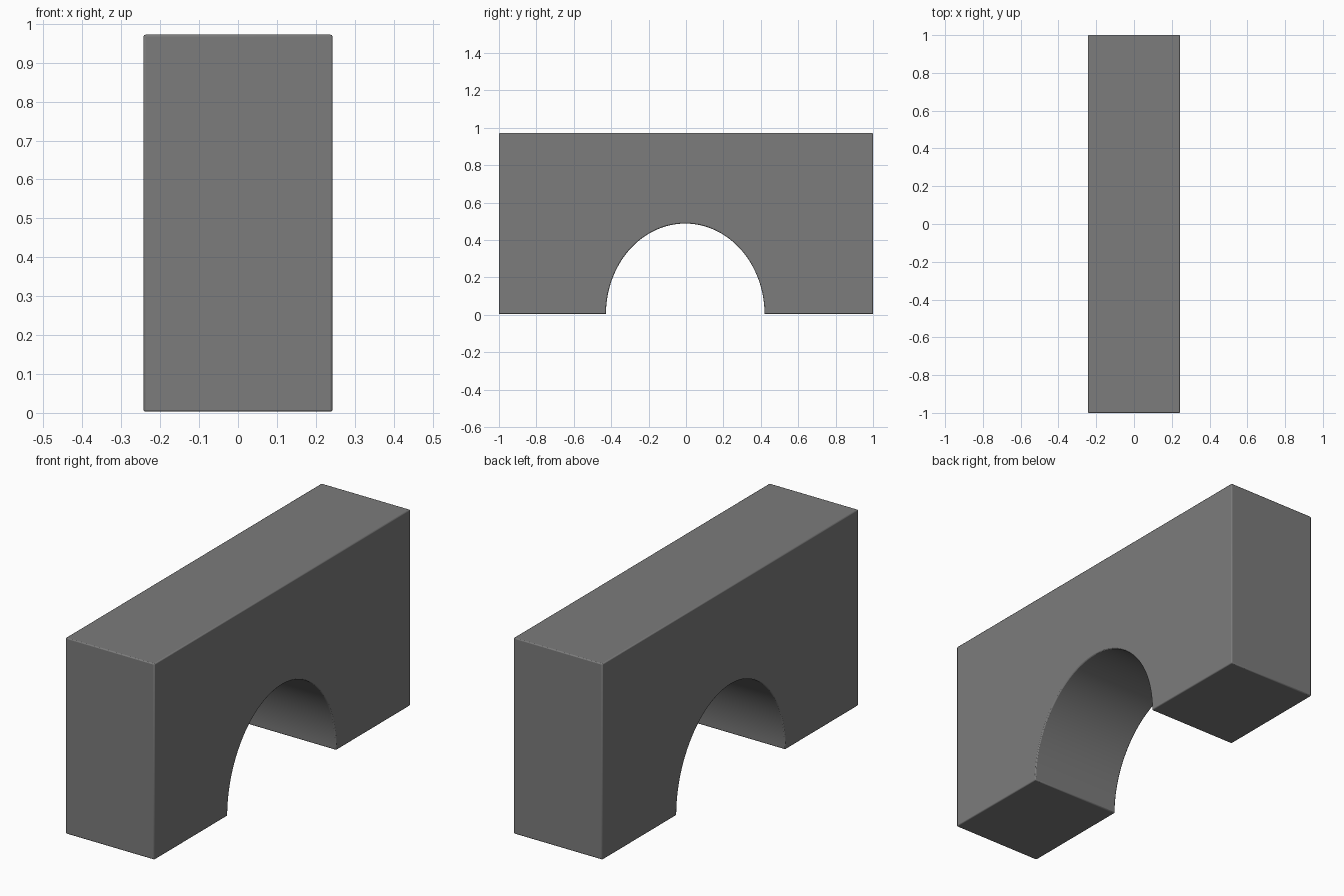
import bpy, bmesh, math

if "Cube" in bpy.data.objects:
    bpy.data.objects.remove(bpy.data.objects["Cube"])

HALF_X, HALF_Y, Z0, Z1 = 0.243, 1.0, 0.003, 0.972
ARCH_Y, ARCH_RY, ARCH_TOP = -0.004, 0.424, 0.488
SEG = 64

# single grey material
grey = bpy.data.materials.new("stone_grey")
grey.diffuse_color = (0.2, 0.2, 0.2, 1)
grey.use_nodes = True
grey.node_tree.nodes["Principled BSDF"].inputs["Base Color"].default_value = grey.diffuse_color

# side profile: outer rectangle with an arched opening in the base
profile = [(HALF_Y, Z0), (HALF_Y, Z1), (-HALF_Y, Z1), (-HALF_Y, Z0)]
for i in range(SEG + 1):
    a = math.pi * (1 - i / SEG)
    profile.append((ARCH_Y + ARCH_RY * math.cos(a),
                    Z0 + (ARCH_TOP - Z0) * math.sin(a)))

# extrude the profile across x
bm = bmesh.new()
face = bm.faces.new([bm.verts.new((-HALF_X, y, z)) for y, z in profile])
out = bmesh.ops.extrude_face_region(bm, geom=[face], use_keep_orig=True)
moved = [g for g in out["geom"] if isinstance(g, bmesh.types.BMVert)]
bmesh.ops.translate(bm, verts=moved, vec=(2 * HALF_X, 0, 0))
bmesh.ops.recalc_face_normals(bm, faces=bm.faces)
mesh = bpy.data.meshes.new("arch_block")
bm.to_mesh(mesh)
bm.free()
mesh.materials.append(grey)
block = bpy.data.objects.new("arch_block", mesh)
bpy.context.collection.objects.link(block)

# tiny softened edges
bevel = block.modifiers.new("soft_edges", 'BEVEL')
bevel.width = 0.005
bevel.segments = 2
bevel.limit_method = 'ANGLE'
bevel.angle_limit = math.radians(40)

# smooth arch, crisp corners
bpy.context.view_layer.objects.active = block
block.select_set(True)
bpy.ops.object.shade_smooth_by_angle(angle=math.radians(20))
